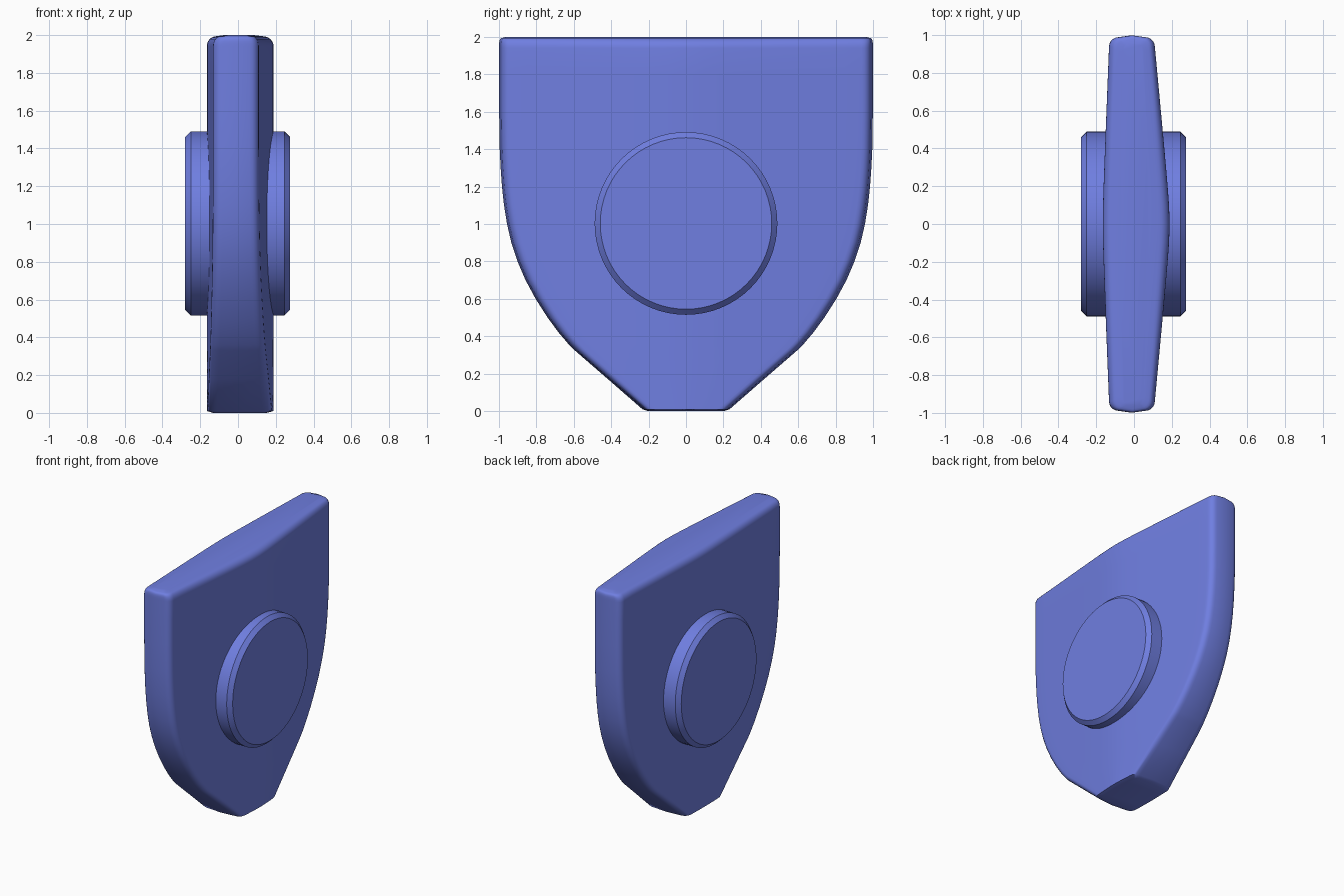
import bpy, bmesh, math
from mathutils import Matrix

if "Cube" in bpy.data.objects:
    bpy.data.objects.remove(bpy.data.objects["Cube"])

blue = bpy.data.materials.new("soft_blue")
blue.diffuse_color = (0.16, 0.21, 0.75, 1)
blue.use_nodes = True
blue.node_tree.nodes["Principled BSDF"].inputs["Base Color"].default_value = blue.diffuse_color


def finish(name, bm, angle=30):
    bmesh.ops.recalc_face_normals(bm, faces=bm.faces)
    me = bpy.data.meshes.new(name)
    bm.to_mesh(me)
    bm.free()
    me.materials.append(blue)
    ob = bpy.data.objects.new(name, me)
    bpy.context.collection.objects.link(ob)
    bpy.ops.object.select_all(action='DESELECT')
    ob.select_set(True)
    bpy.context.view_layer.objects.active = ob
    bpy.ops.object.shade_smooth_by_angle(angle=math.radians(angle))
    return ob


# Gently ridged front and back faces, as depth over the width
def front_x(y):
    return 0.2 - 0.095 * math.hypot(y, 0.12)


def back_x(y):
    return -0.17 + 0.04 * math.hypot(y, 0.12)


R = 0.05  # rounding of the long rim


def section(w):
    """Horizontal slice of the shield, half-width w, as a closed loop (x, y)."""
    inner = w - R - 0.01
    arcs = [math.radians(a) for a in (18, 36, 54, 72, 90)]
    n = 20
    ys = [-inner + 2 * inner * i / n for i in range(n + 1)]
    xf, xb = front_x(inner), back_x(inner)
    front = [(front_x(y), y) for y in ys]
    rim = [(xf - R * (1 - math.cos(a)), inner + R * math.sin(a)) for a in arcs]
    rim.append(((xf + xb) / 2, w))
    rim += [(xb + R * (1 - math.cos(a)), inner + R * math.sin(a)) for a in reversed(arcs)]
    back = [(back_x(y), y) for y in reversed(ys)]
    return front + rim + back + [(x, -y) for x, y in reversed(rim)]


# Outline rows: (height, half-width, depth scale)
rows = [(0.0, 0.2, 0.8), (0.01, 0.232, 1), (0.18, 0.427, 1), (0.33, 0.6, 1),
        (0.36, 0.629, 1), (0.42, 0.68, 1), (0.5, 0.739, 1), (0.6, 0.803, 1),
        (0.7, 0.857, 1), (0.8, 0.9, 1), (0.9, 0.933, 1), (1.0, 0.956, 1),
        (1.1, 0.972, 1), (1.2, 0.983, 1), (1.3, 0.99, 1), (1.4, 0.995, 1),
        (1.6, 0.998, 1), (1.8, 0.998, 1)]
# Rounded top edge
for i in range(7):
    a = math.radians(15 * i)
    rows.append((1.94 + 0.054 * math.sin(a), 0.998 - 0.02 * (1 - math.cos(a)) ** 2,
                 1 - 0.3 * (1 - math.cos(a))))
rows.append((2.0, 0.965, 0.45))

# Shield body lofted through the rows
bm = bmesh.new()
loops = [[bm.verts.new((x * s, y, z)) for x, y in section(w)] for z, w, s in rows]
n = len(loops[0])
for lo, hi in zip(loops, loops[1:]):
    for i in range(n):
        j = (i + 1) % n
        bm.faces.new((lo[i], lo[j], hi[j], hi[i]))
bm.faces.new(loops[0])
bm.faces.new(loops[-1])
finish("shield_body", bm, 40)

# Round boss passing through the body, chamfered at both ends
bm = bmesh.new()
SEG = 64
rings = [(-0.28, 0.458), (-0.25, 0.488), (0.245, 0.488), (0.275, 0.458)]
loops = [[bm.verts.new((x, r * math.cos(2 * math.pi * k / SEG),
                        1.003 + r * math.sin(2 * math.pi * k / SEG)))
          for k in range(SEG)] for x, r in rings]
for lo, hi in zip(loops, loops[1:]):
    for i in range(SEG):
        j = (i + 1) % SEG
        bm.faces.new((lo[i], lo[j], hi[j], hi[i]))
bm.faces.new(loops[0])
bm.faces.new(loops[-1])
finish("round_boss", bm)
